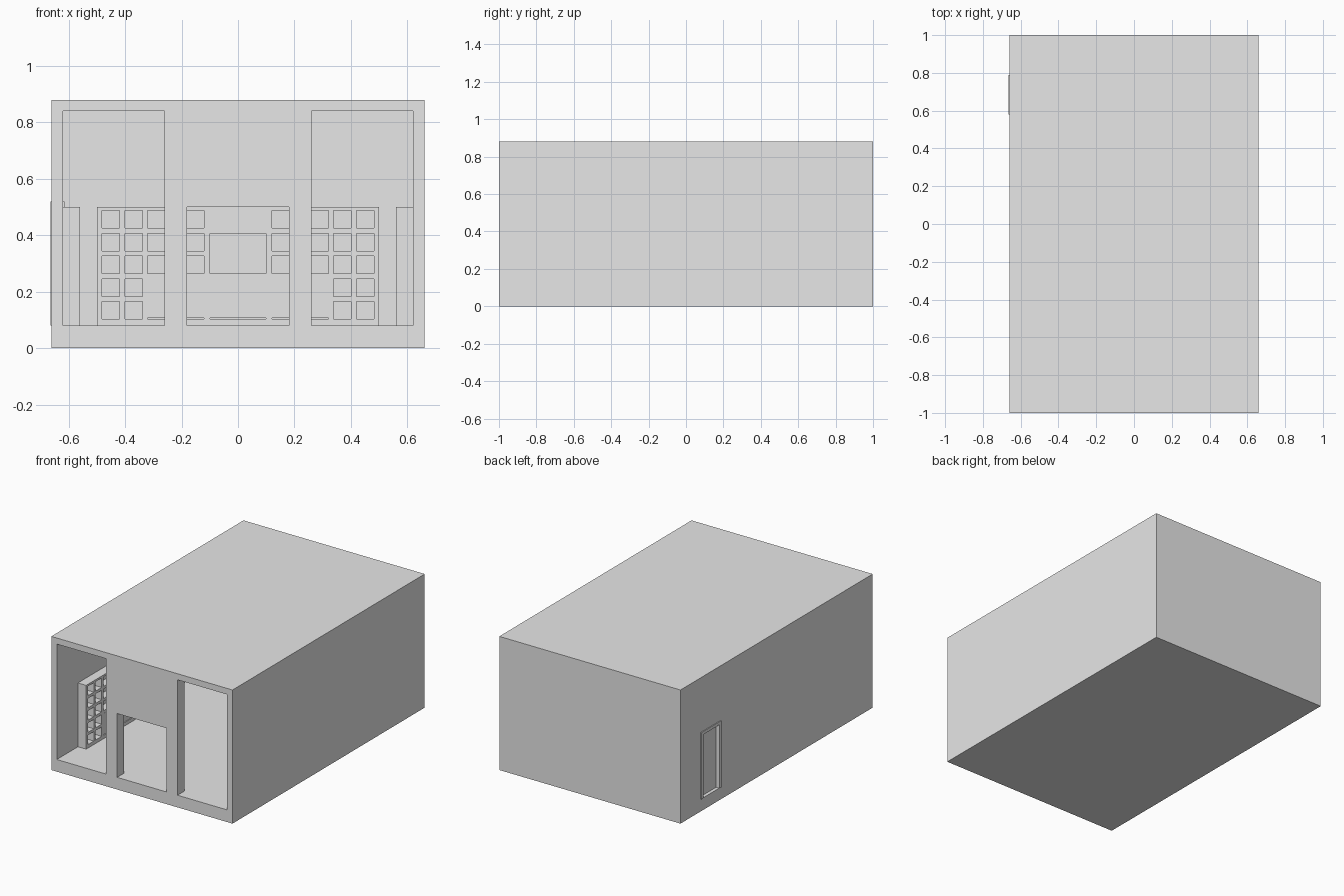
import bpy, bmesh, math
from mathutils import Matrix

if "Cube" in bpy.data.objects:
    bpy.data.objects.remove(bpy.data.objects["Cube"])

plaster = bpy.data.materials.new("light_grey")
plaster.diffuse_color = (0.8, 0.8, 0.8, 1)
plaster.use_nodes = True
plaster.node_tree.nodes["Principled BSDF"].inputs["Base Color"].default_value = plaster.diffuse_color


def boxes(name, ranges):
    """One object made of axis-aligned boxes (x0, x1, y0, y1, z0, z1)."""
    bm = bmesh.new()
    for x0, x1, y0, y1, z0, z1 in ranges:
        m = Matrix.Translation(((x0 + x1) / 2, (y0 + y1) / 2, (z0 + z1) / 2)) \
            @ Matrix.Diagonal((x1 - x0, y1 - y0, z1 - z0, 1))
        bmesh.ops.create_cube(bm, size=1, matrix=m)
    me = bpy.data.meshes.new(name)
    bm.to_mesh(me)
    bm.free()
    me.materials.append(plaster)
    ob = bpy.data.objects.new(name, me)
    bpy.context.collection.objects.link(ob)
    return ob


def cut(ob, ranges):
    """Subtract boxes from an object and discard the cutter."""
    tool = boxes("cutter", ranges)
    tool.hide_render = True
    mod = ob.modifiers.new("cut", 'BOOLEAN')
    mod.operation = 'DIFFERENCE'
    mod.solver = 'EXACT'
    mod.object = tool
    bpy.context.view_layer.objects.active = ob
    bpy.ops.object.modifier_apply(modifier=mod.name)
    bpy.data.objects.remove(tool)


# hollow building with three front openings and a side doorway
FRONT, BACK = -0.93, 0.96
shell = boxes("building_shell", [(-0.66, 0.66, -1, 1, 0, 0.88)])
cut(shell, [(-0.62, 0.62, FRONT, BACK, 0.08, 0.84)])
cut(shell, [(-0.62, -0.26, -1.1, FRONT + 0.02, 0.08, 0.84),
            (-0.18, 0.18, -1.1, FRONT + 0.02, 0.08, 0.50),
            (0.26, 0.62, -1.1, FRONT + 0.02, 0.08, 0.84)])
cut(shell, [(-0.7, -0.6, 0.59, 0.78, 0.08, 0.51)])

# side door: frame standing slightly proud, with a recessed leaf
frame = boxes("door_frame", [(-0.665, -0.615, 0.58, 0.79, 0.081, 0.52)])
cut(frame, [(-0.7, -0.6, 0.60, 0.77, 0.07, 0.50)])
boxes("door_leaf", [(-0.638, -0.628, 0.60, 0.77, 0.08, 0.50)])

# shelf unit: pigeonholes, wide shelves, central window and lower drawers
rows = [0.103 + 0.0805 * i for i in range(5)]
holes = [(-0.10, 0.10, -0.1, 0.05, 0.265, 0.407)]
for i, z in enumerate(rows):
    for s in (-1, 1):
        spans = [(0.42, 0.482), (0.339, 0.401)]
        if i > 1:
            spans.append((0.12, 0.32))
        for a, b in spans:
            x0, x1 = sorted((s * a, s * b))
            holes.append((x0, x1, -0.1, 0.05, z, z + 0.062))
back_unit = boxes("back_shelf_unit", [(-0.5, 0.5, 0, 0.06, 0.08, 0.50)])
cut(back_unit, holes)
# shallow drawer recesses
cut(back_unit, [(x, x + 0.2, -0.1, 0.008, 0.103, 0.246) for x in (-0.32, -0.10, 0.12)])
drawers = boxes("back_drawers", [(x, x + 0.2, 0, 0.0078, 0.107, 0.2455)
                                 for x in (-0.32, -0.10, 0.12)])

# the same unit stands along the back wall and both side walls
for part in (back_unit, drawers):
    part.location = (0, BACK - 0.06, 0)
    for side, s in (("left", -1), ("right", 1)):
        c = part.copy()
        c.name = part.name.replace("back", side)
        c.location = (s * 0.56, -0.28, 0)
        c.rotation_euler = (0, 0, -s * math.pi / 2)
        bpy.context.collection.objects.link(c)
